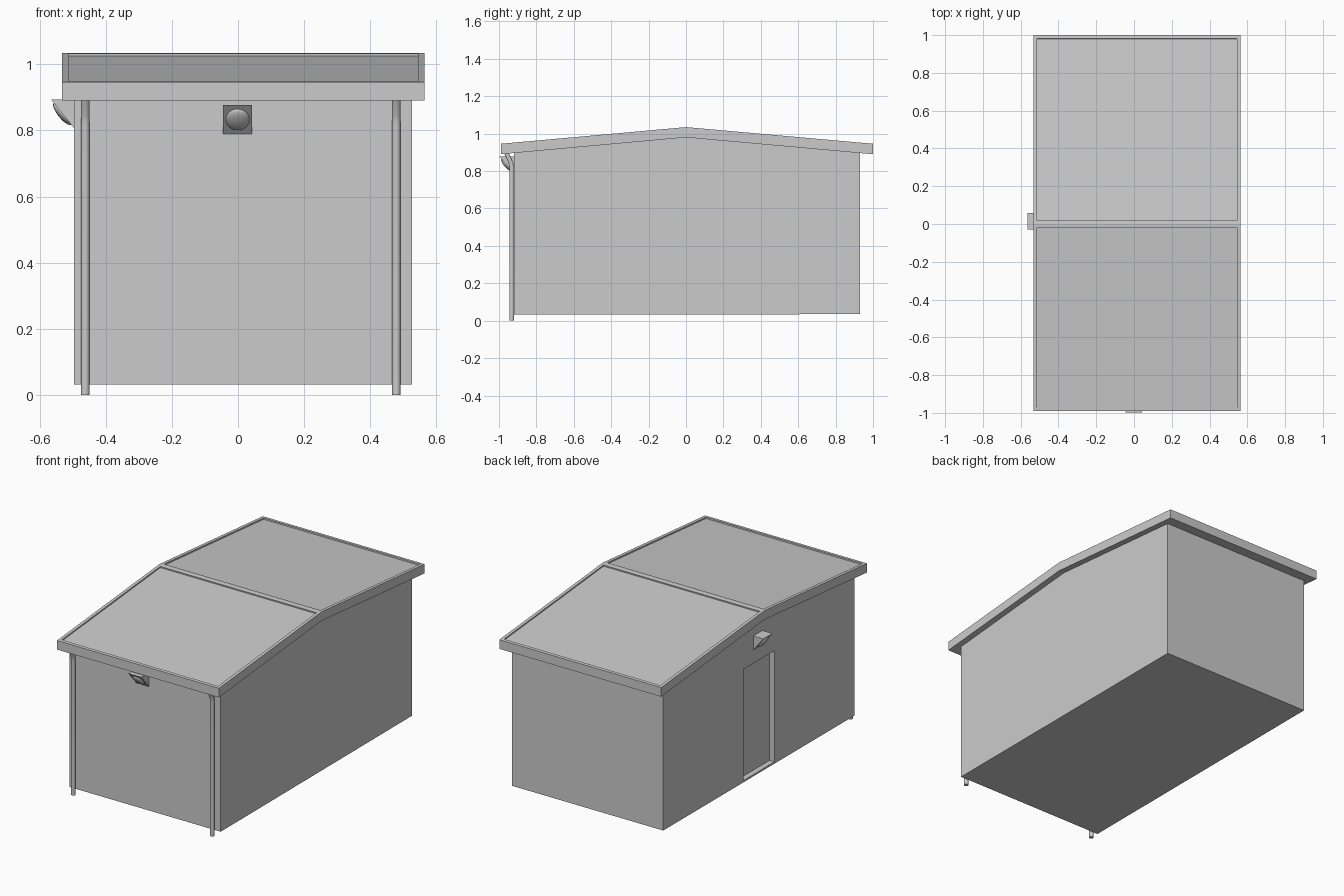
import bpy, bmesh, math
from mathutils import Vector

cube = bpy.data.objects.get("Cube")
if cube:
    bpy.data.objects.remove(cube, do_unlink=True)

grey = bpy.data.materials.new("plain grey")
grey.use_nodes = True
COLOUR = (0.6, 0.6, 0.6, 1)
grey.diffuse_color = COLOUR
grey.node_tree.nodes["Principled BSDF"].inputs["Base Color"].default_value = COLOUR


def finish(name, bm):
    bmesh.ops.recalc_face_normals(bm, faces=bm.faces)
    mesh = bpy.data.meshes.new(name)
    bm.to_mesh(mesh)
    bm.free()
    obj = bpy.data.objects.new(name, mesh)
    bpy.context.collection.objects.link(obj)
    mesh.materials.append(grey)
    return obj


def prism(profile, x0, x1):
    """Extrude a (y, z) profile along x."""
    bm = bmesh.new()
    face = bm.faces.new([bm.verts.new((x0, y, z)) for y, z in profile])
    ext = bmesh.ops.extrude_face_region(bm, geom=[face])["geom"]
    moved = [v for v in ext if isinstance(v, bmesh.types.BMVert)]
    bmesh.ops.translate(bm, verts=moved, vec=(x1 - x0, 0, 0))
    bmesh.ops.recalc_face_normals(bm, faces=bm.faces)
    return bm


# Walls with gabled sides
walls = finish("walls", prism(
    [(-0.92, 0.032), (0.93, 0.035), (0.93, 0.897), (0, 0.98), (-0.92, 0.897)],
    -0.497, 0.527))

# Recessed doorway in the right wall
cutter = finish("doorway_cutter", prism(
    [(-0.145, 0.045), (0.155, 0.045), (0.155, 0.725), (-0.145, 0.725)],
    -0.6, -0.464))
cutter.hide_render = True
cutter.hide_viewport = True
cut = walls.modifiers.new("doorway", 'BOOLEAN')
cut.operation = 'DIFFERENCE'
cut.object = cutter
cut.solver = 'EXACT'
bpy.context.view_layer.objects.active = walls
bpy.ops.object.modifier_apply(modifier=cut.name)
bpy.data.objects.remove(cutter, do_unlink=True)

# Gabled roof slab with a sunken panel on each slope
bm = prism([(-0.99, 0.89), (0, 0.98), (1, 0.89),
            (1, 0.946), (0, 1.035), (-0.99, 0.946)], -0.532, 0.564)
slopes = [f for f in bm.faces if f.normal.z > 0.8]
bmesh.ops.inset_individual(bm, faces=slopes, thickness=0.027)
for f in slopes:
    edge = bmesh.ops.extrude_discrete_faces(bm, faces=[f])["faces"][0]
    bmesh.ops.translate(bm, verts=edge.verts, vec=edge.normal * -0.008)
finish("roof", bm)

# Downpipes on the front corners, bending out to the eaves
PIPE_PATH = [(-0.932, 0), (-0.932, 0.82), (-0.936, 0.845), (-0.962, 0.9)]
for name, x in (("right_downpipe", -0.462), ("left_downpipe", 0.479)):
    bm = bmesh.new()
    rings = []
    for y, z in PIPE_PATH:
        angles = [math.tau * i / 16 for i in range(16)]
        rings.append([bm.verts.new((x + 0.013 * math.cos(a),
                                    y + 0.013 * math.sin(a), z)) for a in angles])
    for low, high in zip(rings, rings[1:]):
        for i in range(16):
            j = (i + 1) % 16
            bm.faces.new((low[i], low[j], high[j], high[i]))
    bm.faces.new(rings[0])
    bm.faces.new(rings[-1])
    pipe = finish(name, bm)
    bpy.ops.object.select_all(action='DESELECT')
    pipe.select_set(True)
    bpy.context.view_layer.objects.active = pipe
    bpy.ops.object.shade_smooth_by_angle()


# Wedge lamps: flat top, slanted face with a shallow round lens
def lamp(name, location, turn, depth, height):
    housing = finish(name + "_housing", prism(
        [(0.005, 0), (-depth, 0), (0, -height), (0.005, -height)], -0.044, 0.044))
    bm = bmesh.new()
    bmesh.ops.create_uvsphere(bm, u_segments=24, v_segments=12, radius=1)
    lens = finish(name + "_lens", bm)
    lens.data.shade_smooth()
    lens.scale = (0.036, 0.042, 0.014)
    lens.location = Vector((0, -depth / 2, -height / 2))
    lens.rotation_euler.x = math.pi - math.atan2(height, depth)
    lens.parent = housing
    housing.location = location
    housing.rotation_euler.z = turn


lamp("front_lamp", (-0.001, -0.92, 0.877), 0, 0.077, 0.087)
lamp("side_lamp", (-0.497, 0.015, 0.893), -math.pi / 2, 0.068, 0.085)
